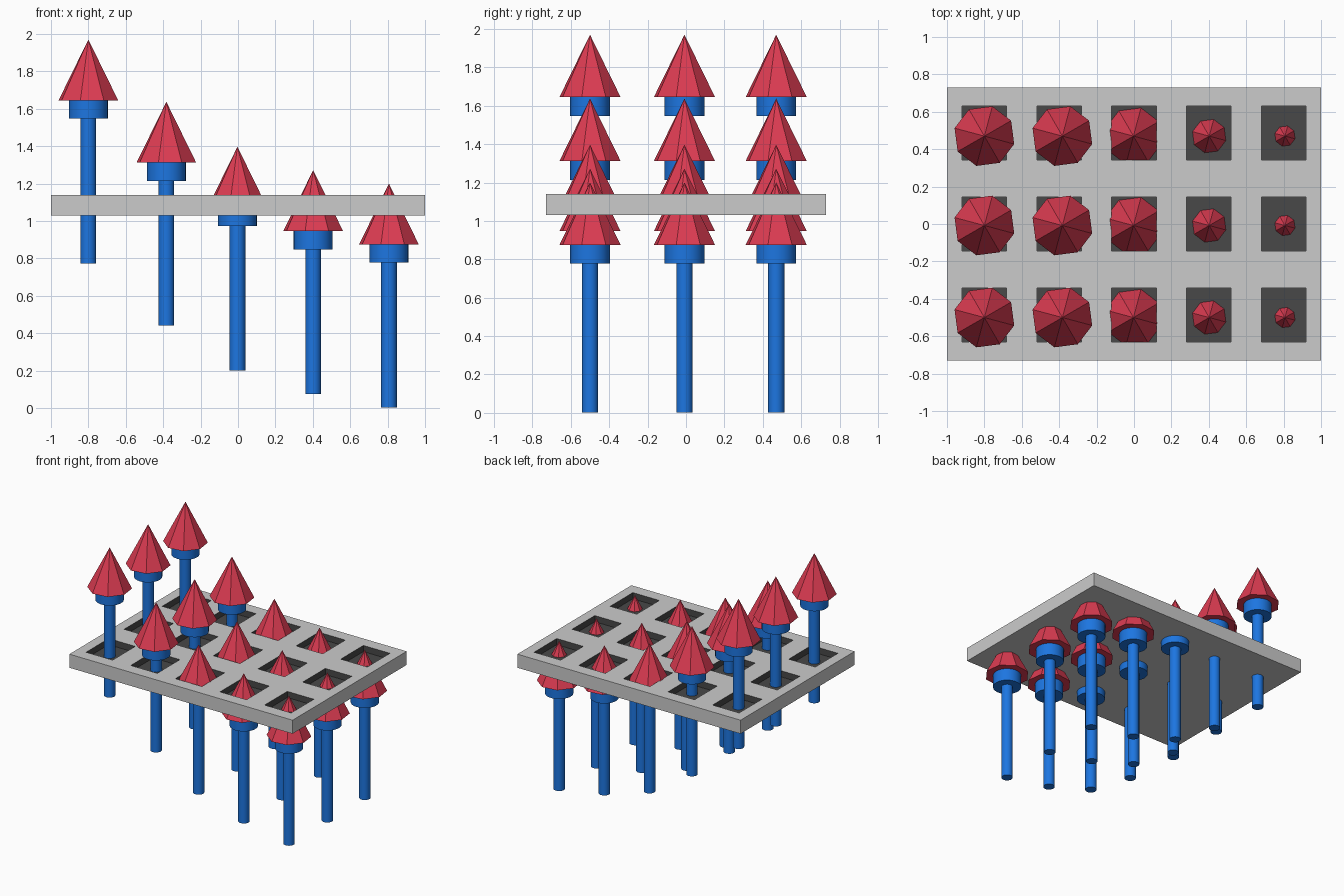
import bpy, bmesh, math

if "Cube" in bpy.data.objects:
    bpy.data.objects.remove(bpy.data.objects["Cube"])

def material(name, rgb):
    m = bpy.data.materials.new(name)
    m.diffuse_color = (*rgb, 1)
    m.use_nodes = True
    m.node_tree.nodes["Principled BSDF"].inputs["Base Color"].default_value = m.diffuse_color
    return m

GREY = material("light grey", (0.60, 0.60, 0.60))
DARK = material("dark grey", (0.065, 0.065, 0.065))
BLUE = material("blue", (0.012, 0.18, 0.75))
RED = material("red", (0.73, 0.045, 0.085))

X0, Y0 = 1.0, 0.73               # plate half sizes
Z_LOW, Z_FLOOR, Z_TOP = 1.03, 1.09, 1.14
PIT_X, PIT_Y = 0.119, 0.145      # pit half sizes
COLS = (-0.8, -0.4, 0.0, 0.4, 0.8)
ROWS = (-0.487, 0.0, 0.487)

# Plate: a grid whose pit cells are sunk to the floor height
def build_plate():
    xs = [-X0] + [c + s * PIT_X for c in COLS for s in (-1, 1)] + [X0]
    ys = [-Y0] + [c + s * PIT_Y for c in ROWS for s in (-1, 1)] + [Y0]
    bm = bmesh.new()
    top = [[bm.verts.new((x, y, Z_TOP)) for y in ys] for x in xs]

    def quad(verts, mat=0):
        bm.faces.new(verts).material_index = mat

    for i in range(len(xs) - 1):
        for j in range(len(ys) - 1):
            ring = [top[i][j], top[i + 1][j], top[i + 1][j + 1], top[i][j + 1]]
            if i % 2 and j % 2:
                floor = [bm.verts.new((v.co.x, v.co.y, Z_FLOOR)) for v in ring]
                quad(floor, 1)
                for k in range(4):
                    n = (k + 1) % 4
                    quad([ring[k], ring[n], floor[n], floor[k]], 1)
            else:
                quad(ring)
    # Outer rim and underside
    rim = ([r[0] for r in top] + top[-1][1:] + [r[-1] for r in top[-2::-1]]
           + top[0][-2:0:-1])
    low = [bm.verts.new((v.co.x, v.co.y, Z_LOW)) for v in rim]
    for k in range(len(rim)):
        n = (k + 1) % len(rim)
        quad([rim[k], low[k], low[n], rim[n]])
    quad(low[::-1])
    bmesh.ops.recalc_face_normals(bm, faces=bm.faces)
    mesh = bpy.data.meshes.new("plate")
    bm.to_mesh(mesh)
    bm.free()
    mesh.materials.append(GREY)
    mesh.materials.append(DARK)
    bpy.context.collection.objects.link(bpy.data.objects.new("plate", mesh))

def cylinder(name, r, x, y, z0, z1, sides):
    bpy.ops.mesh.primitive_cylinder_add(vertices=sides, radius=r, depth=z1 - z0,
                                        location=(x, y, (z0 + z1) / 2))
    ob = bpy.context.object
    ob.name = name
    ob.data.materials.append(BLUE)
    bpy.ops.object.shade_smooth_by_angle()

# Pin: shaft, collar and faceted pointed cap
def build_pin(x, y, tip):
    base = tip - 0.325
    cylinder("shaft", 0.042, x, y, tip - 1.197, base - 0.05, 32)
    cylinder("collar", 0.104, x, y, base - 0.098, base, 32)
    bpy.ops.mesh.primitive_cone_add(vertices=8, radius1=0.165, radius2=0,
                                    depth=0.325, location=(x, y, base + 0.1625),
                                    rotation=(0, 0, math.radians(-15)))
    cap = bpy.context.object
    cap.name = "cap"
    cap.data.materials.append(RED)

build_plate()
PINS = ((-0.8, 1.97), (-0.383, 1.637), (-0.003, 1.397), (0.402, 1.272), (0.807, 1.2))
for px, tip in PINS:
    for py in (-0.5, -0.008, 0.47):
        build_pin(px, py, tip)
